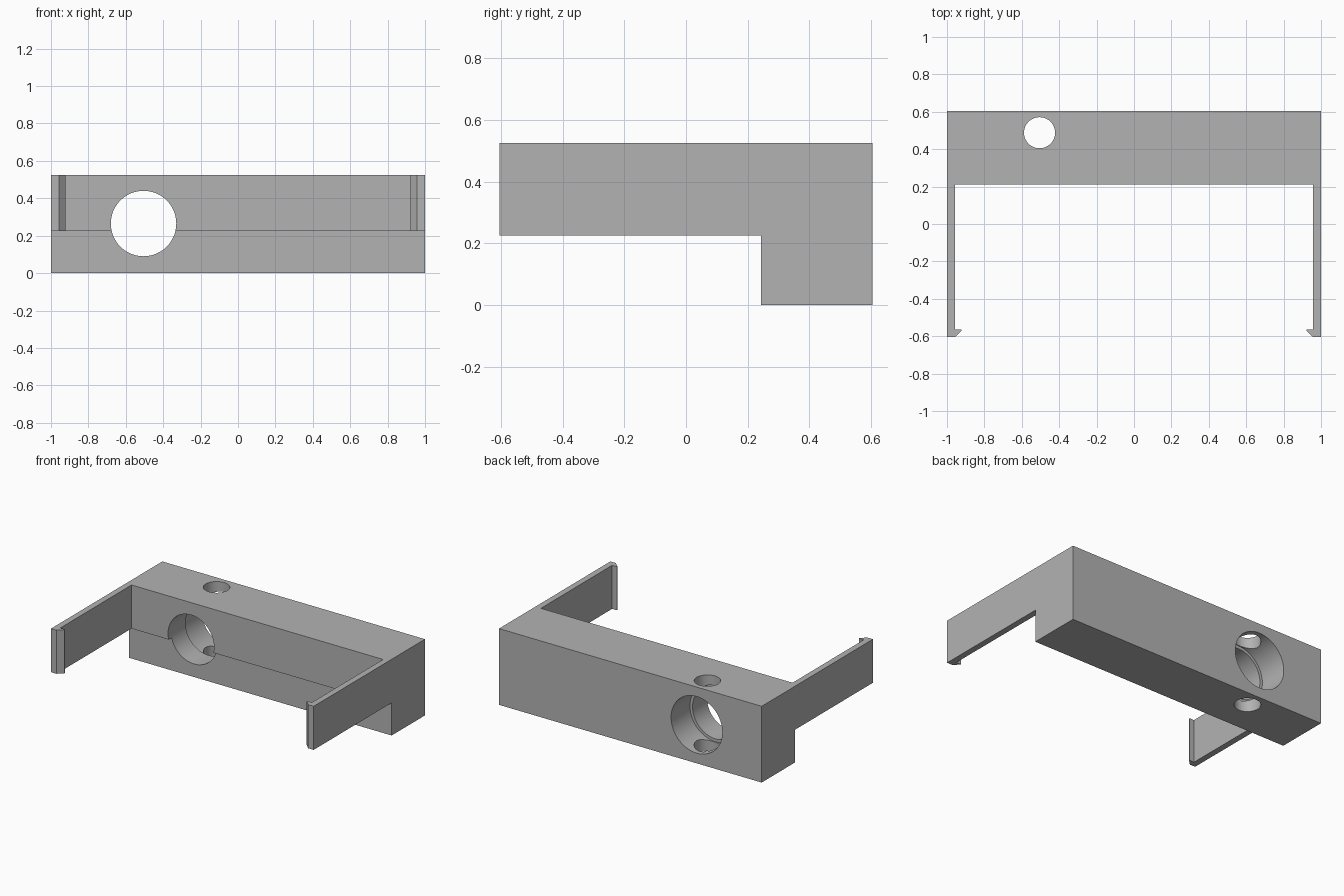
import bpy
import bmesh
from math import radians
from mathutils import Matrix, Vector

old = bpy.data.objects.get("Cube")
if old:
    bpy.data.objects.remove(old, do_unlink=True)

HEIGHT, BACK, FRONT = 0.525, 0.605, -0.605
HOLE_X = -0.505

grey = bpy.data.materials.new("matte grey")
grey.use_nodes = True
colour = (0.45, 0.45, 0.45, 1)
grey.diffuse_color = colour
grey.node_tree.nodes["Principled BSDF"].inputs["Base Color"].default_value = colour


def make_object(name, bm):
    bmesh.ops.recalc_face_normals(bm, faces=bm.faces)
    mesh = bpy.data.meshes.new(name)
    bm.to_mesh(mesh)
    bm.free()
    mesh.materials.append(grey)
    obj = bpy.data.objects.new(name, mesh)
    bpy.context.collection.objects.link(obj)
    return obj


def prism(name, outline, height):
    bm = bmesh.new()
    face = bm.faces.new([bm.verts.new((x, y, 0)) for x, y in outline])
    top = bmesh.ops.extrude_face_region(bm, geom=[face])["geom"]
    verts = [v for v in top if isinstance(v, bmesh.types.BMVert)]
    bmesh.ops.translate(bm, verts=verts, vec=(0, 0, height))
    return make_object(name, bm)


def box(name, low, high):
    low, high = Vector(low), Vector(high)
    bm = bmesh.new()
    place = Matrix.Translation((low + high) / 2) @ Matrix.Diagonal((*(high - low), 1))
    bmesh.ops.create_cube(bm, size=1, matrix=place)
    return make_object(name, bm)


def cylinder(name, centre, radius, depth, turn=0):
    bm = bmesh.new()
    place = Matrix.Translation(centre) @ Matrix.Rotation(radians(turn), 4, "X")
    bmesh.ops.create_cone(bm, cap_ends=True, segments=64, radius1=radius,
                          radius2=radius, depth=depth, matrix=place)
    return make_object(name, bm)


def cut(target, cutter):
    cutter.hide_render = True
    mod = target.modifiers.new("cut", "BOOLEAN")
    mod.operation = "DIFFERENCE"
    mod.solver = "EXACT"
    mod.object = cutter
    bpy.context.view_layer.objects.active = target
    bpy.ops.object.modifier_apply(modifier=mod.name)
    bpy.data.objects.remove(cutter, do_unlink=True)


# Plan of the bracket: back block, two thin arms, barbed hooks at the tips
half = [(1, BACK), (1, FRONT), (0.958, FRONT), (0.922, -0.57),
        (0.922, -0.565), (0.958, -0.565), (0.958, 0.21)]
plan = half + [(-x, y) for x, y in reversed(half)]
bracket = prism("clip_bracket", plan, HEIGHT)

# Undercut below the arms and the front of the block
cut(bracket, box("undercut", (-1.2, -0.8, -0.2), (1.2, 0.243, 0.225)))

# Bore through the block, wider from the back, and the vertical pin hole
cut(bracket, cylinder("bore", (HOLE_X, 0.4, 0.265), 0.175, 0.8, 90))
cut(bracket, cylinder("counterbore", (HOLE_X, 0.6, 0.265), 0.195, 0.4, 90))
cut(bracket, cylinder("pin_hole", (HOLE_X, 0.488, 0.265), 0.083, 1))

# Smooth hole walls, sharp edges elsewhere
bpy.ops.object.select_all(action="DESELECT")
bracket.select_set(True)
bpy.context.view_layer.objects.active = bracket
bpy.ops.object.shade_smooth_by_angle(angle=radians(30))
